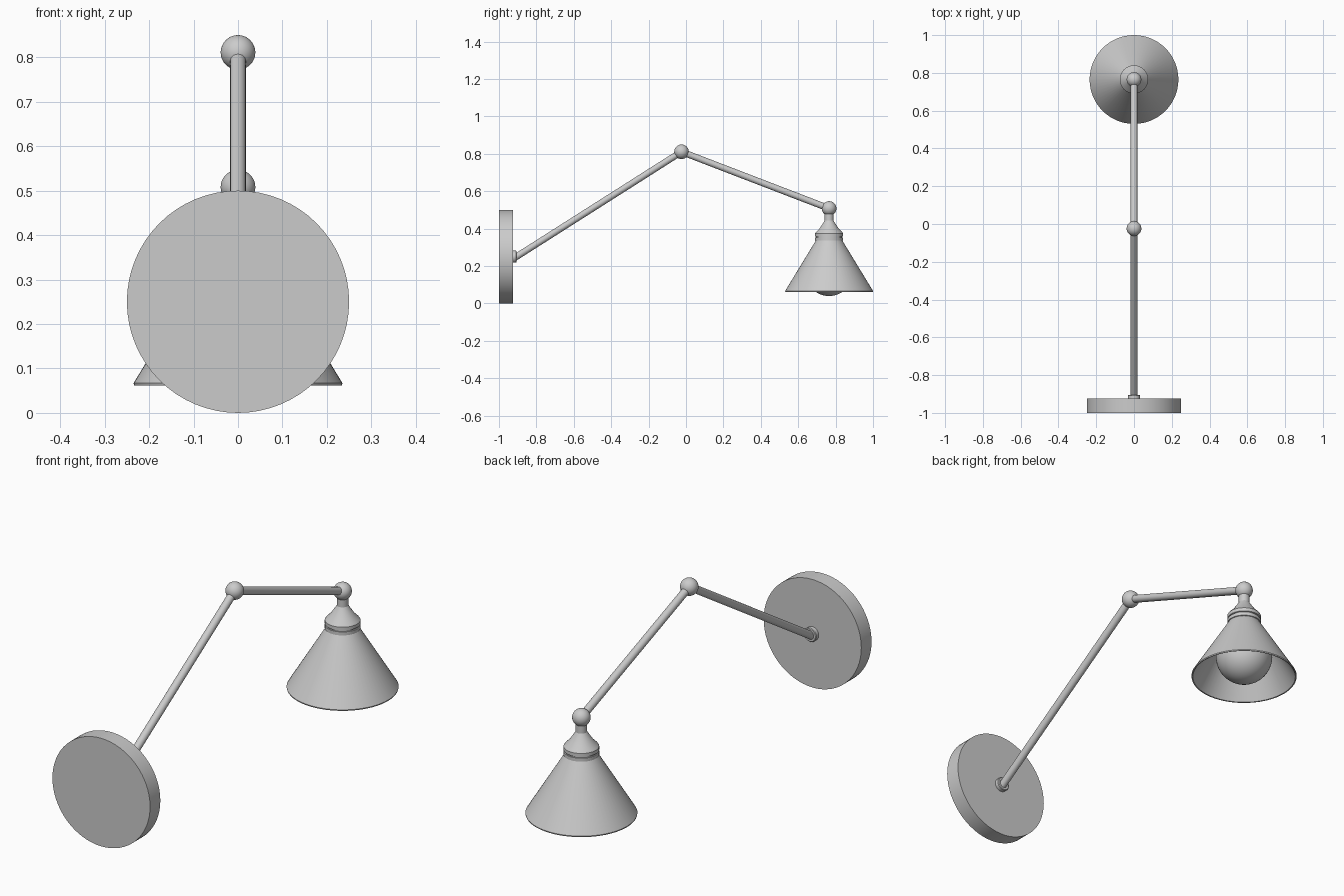
import bpy, bmesh, math
from mathutils import Vector, Matrix

if "Cube" in bpy.data.objects:
    bpy.data.objects.remove(bpy.data.objects["Cube"])

SEG = 64
LAMP_Y = 0.765
ELBOW = Vector((0, -0.024, 0.811))
WRIST = Vector((0, LAMP_Y, 0.508))


def finish(name, bm, matrix=Matrix()):
    bmesh.ops.remove_doubles(bm, verts=bm.verts, dist=1e-5)
    bmesh.ops.recalc_face_normals(bm, faces=bm.faces)
    mesh = bpy.data.meshes.new(name)
    bm.to_mesh(mesh)
    bm.free()
    obj = bpy.data.objects.new(name, mesh)
    bpy.context.collection.objects.link(obj)
    obj.matrix_world = matrix
    bpy.ops.object.select_all(action='DESELECT')
    obj.select_set(True)
    bpy.context.view_layer.objects.active = obj
    bpy.ops.object.shade_smooth_by_angle(angle=math.radians(30))
    return obj


def lathe(name, profile, matrix=Matrix()):
    """Spin a list of (radius, height) points about z."""
    bm = bmesh.new()
    vs = [bm.verts.new((r, 0, z)) for r, z in profile]
    edges = [bm.edges.new(p) for p in zip(vs, vs[1:])]
    bmesh.ops.spin(bm, geom=vs + edges, cent=(0, 0, 0), axis=(0, 0, 1),
                   angle=math.tau, steps=SEG, use_duplicate=False)
    return finish(name, bm, matrix)


def ball(name, centre, radius):
    bm = bmesh.new()
    bmesh.ops.create_uvsphere(bm, u_segments=48, v_segments=24, radius=radius)
    return finish(name, bm, Matrix.Translation(centre))


def rod(name, a, b, radius):
    d = b - a
    bm = bmesh.new()
    bmesh.ops.create_cone(bm, cap_ends=True, segments=32, radius1=radius,
                          radius2=radius, depth=d.length)
    turn = d.to_track_quat('Z', 'Y').to_matrix().to_4x4()
    return finish(name, bm, Matrix.Translation((a + b) / 2) @ turn)


# Wall plate and the socket collar on its back, lathed along +y
along_y = Matrix.Translation((0, -1, 0.25)) @ Matrix.Rotation(-math.pi / 2, 4, 'X')
lathe("wall_plate", [(0, 0), (0.25, 0), (0.25, 0.075), (0, 0.075)], along_y)
lathe("plate_collar", [(0, 0.07), (0.032, 0.07), (0.032, 0.092), (0.029, 0.095),
                       (0.020, 0.095), (0.018, 0.088), (0, 0.088)], along_y)

# Arms and ball joints
rod("lower_arm", Vector((0, -0.918, 0.243)), ELBOW, 0.0175)
rod("upper_arm", ELBOW, WRIST, 0.0175)
ball("elbow_joint", ELBOW, 0.039)
ball("shade_joint", WRIST, 0.039)

# Neck flaring into the grooved shade holder
at_lamp = Matrix.Translation((0, LAMP_Y, 0))
holder = [(0, 0.50), (0.024, 0.50), (0.024, 0.443), (0.030, 0.433),
          (0.052, 0.40), (0.070, 0.382), (0.075, 0.375)]
for top in (0.375, 0.353):
    holder += [(0.075, top), (0.075, top - 0.016), (0.070, top - 0.018),
               (0.070, top - 0.022)]
holder += [(0, 0.331)]
lathe("shade_holder", holder, at_lamp)

# Thin conical shade, open below
lathe("shade", [(0, 0.338), (0.070, 0.338), (0.235, 0.067), (0.234, 0.062),
                (0.229, 0.063), (0.065, 0.331), (0, 0.331)], at_lamp)

# Bulb and its base inside the shade
ball("bulb", (0, LAMP_Y, 0.166), 0.126)
rod("bulb_base", Vector((0, LAMP_Y, 0.335)), Vector((0, LAMP_Y, 0.26)), 0.045)
